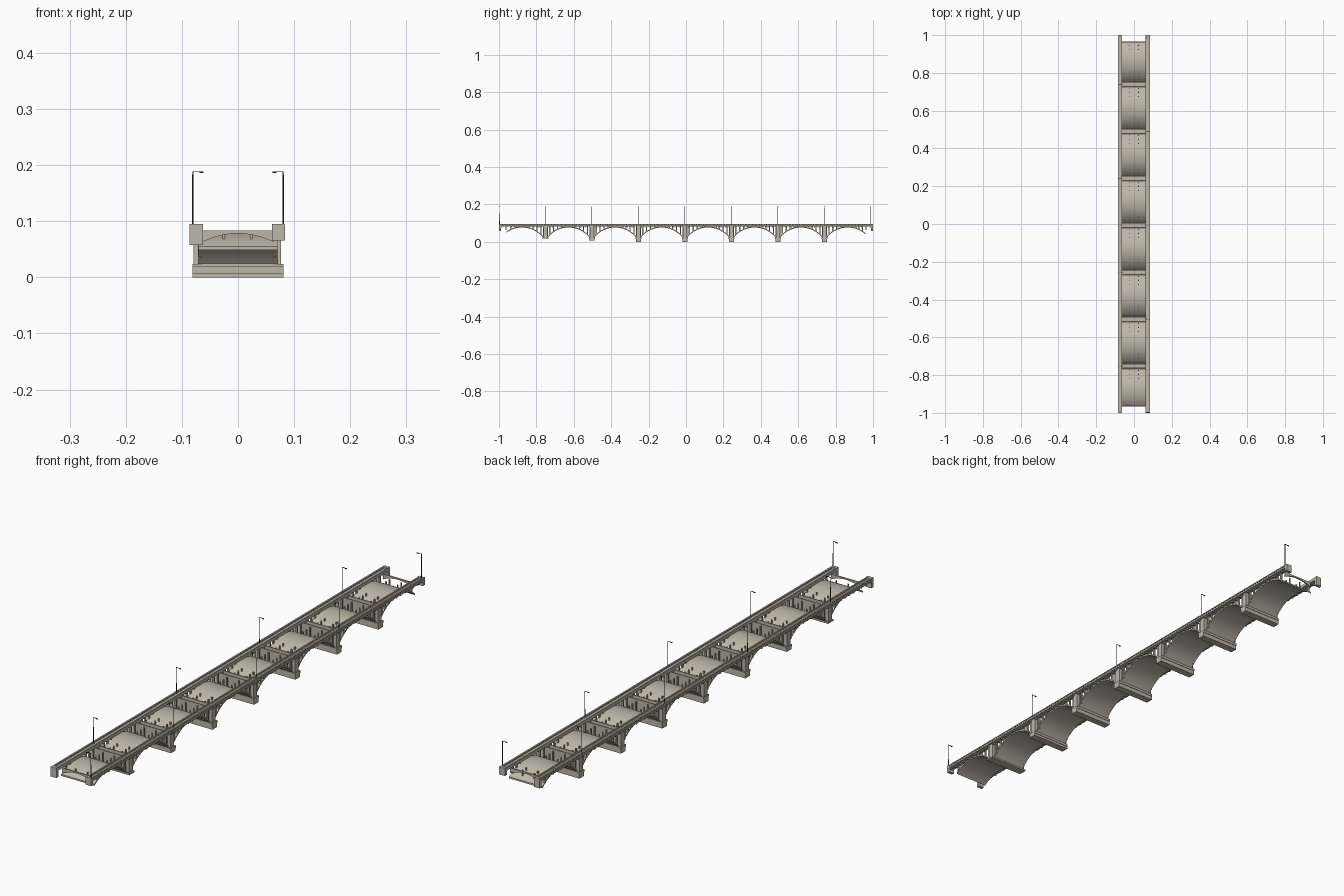
import bpy, bmesh, math
from mathutils import Matrix, Vector

if "Cube" in bpy.data.objects:
    bpy.data.objects.remove(bpy.data.objects["Cube"])


def material(name, rgb):
    m = bpy.data.materials.new(name)
    m.use_nodes = True
    m.diffuse_color = (*rgb, 1)
    m.node_tree.nodes["Principled BSDF"].inputs["Base Color"].default_value = (*rgb, 1)
    return m


CONCRETE = material("warm concrete", (0.52, 0.47, 0.39))
IRON = material("dark iron", (0.03, 0.03, 0.03))

PITCH, FIRST, END = 0.2487, -0.752, 0.96
HALF, RISE, CROWN, SHELL = 0.111, 0.053, 0.082, 0.006
RADIUS = (HALF ** 2 + RISE ** 2) / (2 * RISE)
MID = -0.001
piers = [FIRST + PITCH * k for k in range(7)]
spans = [FIRST + PITCH * (k - 0.5) for k in range(8)]


def arch_z(d):
    """Top of the arch shell at distance d from its crown."""
    return CROWN - RADIUS + math.sqrt(RADIUS ** 2 - d * d)


def finish(bm, name, mat):
    bmesh.ops.recalc_face_normals(bm, faces=bm.faces)
    me = bpy.data.meshes.new(name)
    bm.to_mesh(me)
    bm.free()
    me.materials.append(mat)
    ob = bpy.data.objects.new(name, me)
    bpy.context.collection.objects.link(ob)
    return ob


def box(bm, x, y, z):
    """Box from (low, high) pairs."""
    pairs = (x, y, z)
    centre = Vector([(a + b) / 2 for a, b in pairs])
    size = Vector([abs(b - a) for a, b in pairs])
    bmesh.ops.create_cube(bm, size=1, matrix=Matrix.Translation(centre) @ Matrix.Diagonal((*size, 1)))


def prism(bm, outline, offset):
    """Extrude a closed outline of points along an offset."""
    face = bm.faces.new([bm.verts.new(p) for p in outline])
    moved = bmesh.ops.extrude_face_region(bm, geom=[face])["geom"]
    bmesh.ops.translate(bm, vec=offset, verts=[v for v in moved if isinstance(v, bmesh.types.BMVert)])


def sides(x0, x1):
    """The same x range on the left and right flank."""
    return [(MID + s * x0, MID + s * x1) for s in (-1, 1)]


# Arch barrels, the end ones cut short at the abutments
bm = bmesh.new()
steps = 28
for c in spans:
    lo, hi = max(c - HALF, -END), min(c + HALF, END)
    ys = [lo + (hi - lo) * i / steps for i in range(steps + 1)]
    strip = [(y, arch_z(y - c)) for y in ys]
    outline = [(-0.07, y, z) for y, z in strip]
    outline += [(-0.07, y, z - SHELL) for y, z in reversed(strip)]
    prism(bm, outline, (0.14, 0, 0))
barrels = finish(bm, "arch_barrels", CONCRETE)
bpy.context.view_layer.objects.active = barrels
barrels.select_set(True)
bpy.ops.object.shade_smooth_by_angle(angle=math.radians(30))
barrels.select_set(False)

# Pier footings, stepped up with the ground at the front end
bm = bmesh.new()
ground = {0: 0.018, 1: 0.006}
for k, y in enumerate(piers):
    base = ground.get(k, 0)
    box(bm, (-0.081, 0.081), (y - 0.014, y + 0.014), (base, 0.017))if base < 0.016 else None
    box(bm, (-0.081, 0.081), (y - 0.016, y + 0.016), (max(base, 0.015), 0.024))
    box(bm, (-0.063, 0.063), (y - 0.015, y + 0.015), (0.022, 0.033))
finish(bm, "pier_footings", CONCRETE)

# Twin cross walls and flank pilasters over the piers
bm = bmesh.new()
for y in piers:
    for s in (-1, 1):
        box(bm, (-0.064, 0.064), (y + s * 0.009, y + s * 0.013), (0.03, 0.082))
    for xs in sides(0.062, 0.078):
        box(bm, xs, (y - 0.011, y + 0.011), (0.024, 0.084))
finish(bm, "pier_walls", CONCRETE)

# Spandrel columns on the haunches, with inner posts on the barrel
outer, inner = bmesh.new(), bmesh.new()
for c in spans:
    for s in (-1, 1):
        for i in range(4):
            d = 0.038 + 0.021 * i
            y = c + s * d
            if abs(y) > END - 0.004:
                continue
            foot = arch_z(d) - 0.004
            for xs in sides(0.063, 0.070):
                box(outer, xs, (y - 0.003, y + 0.003), (foot, 0.084))
            if i > 0:
                for xs in sides(0.0225, 0.0265):
                    box(inner, xs, (y - 0.002, y + 0.002), (foot, 0.079))
finish(outer, "spandrel_columns", CONCRETE)
finish(inner, "inner_posts", CONCRETE)

# Arch-bottomed cross beams at both ends
bm = bmesh.new()
for s in (-1, 1):
    outline = [(0.063, s * END, 0.083), (-0.063, s * END, 0.083)]
    for i in range(17):
        t = i / 8 - 1
        outline.append((0.063 * t, s * END, 0.078 - 0.015 * t * t))
    prism(bm, outline, (0, s * 0.005, 0))
finish(bm, "end_beams", CONCRETE)

# Walkway slabs with brackets beneath
bm = bmesh.new()
for xs in sides(0.0615, 0.085):
    box(bm, xs, (-1, 1), (0.082, 0.088))
for i in range(80):
    y = -0.9875 + 0.025 * i
    for xs in sides(0.070, 0.082):
        box(bm, xs, (y - 0.003, y + 0.003), (0.077, 0.083))
finish(bm, "walkways", CONCRETE)

# Parapets: balusters under a cap rail, and an inner kerb
bm = bmesh.new()
for xs in sides(0.079, 0.085):
    box(bm, xs, (-1, 1), (0.0925, 0.095))
for xs in sides(0.0615, 0.066):
    box(bm, xs, (-1, 1), (0.087, 0.0935))
for i in range(160):
    y = -0.99375 + 0.0125 * i
    for xs in sides(0.080, 0.084):
        box(bm, xs, (y - 0.003, y + 0.003), (0.087, 0.093))
finish(bm, "parapets", CONCRETE)

# Abutment blocks closing the walkway ends
bm = bmesh.new()
for xs, drop in zip(sides(0.0615, 0.085), (0.058, 0.066)):
    for s in (-1, 1):
        box(bm, xs, (s * 0.988, s), (drop, 0.095))
finish(bm, "abutment_blocks", CONCRETE)

# Lamp posts alternating from flank to flank
bm = bmesh.new()
for k in range(9):
    y = max(FIRST + PITCH * (k - 1), -0.997)
    y = min(y, 0.985)
    s = 1 if k % 2 == 0 else -1
    x = s * 0.0805
    bmesh.ops.create_cone(bm, cap_ends=True, segments=8, radius1=0.0016, radius2=0.001, depth=0.1,
                          matrix=Matrix.Translation((x, y, 0.139)))
    box(bm, (x, x - s * 0.017), (y - 0.0007, y + 0.0007), (0.1875, 0.189))
    box(bm, (x - s * 0.012, x - s * 0.019), (y - 0.0018, y + 0.0018), (0.186, 0.1885))
finish(bm, "lamp_posts", IRON)
